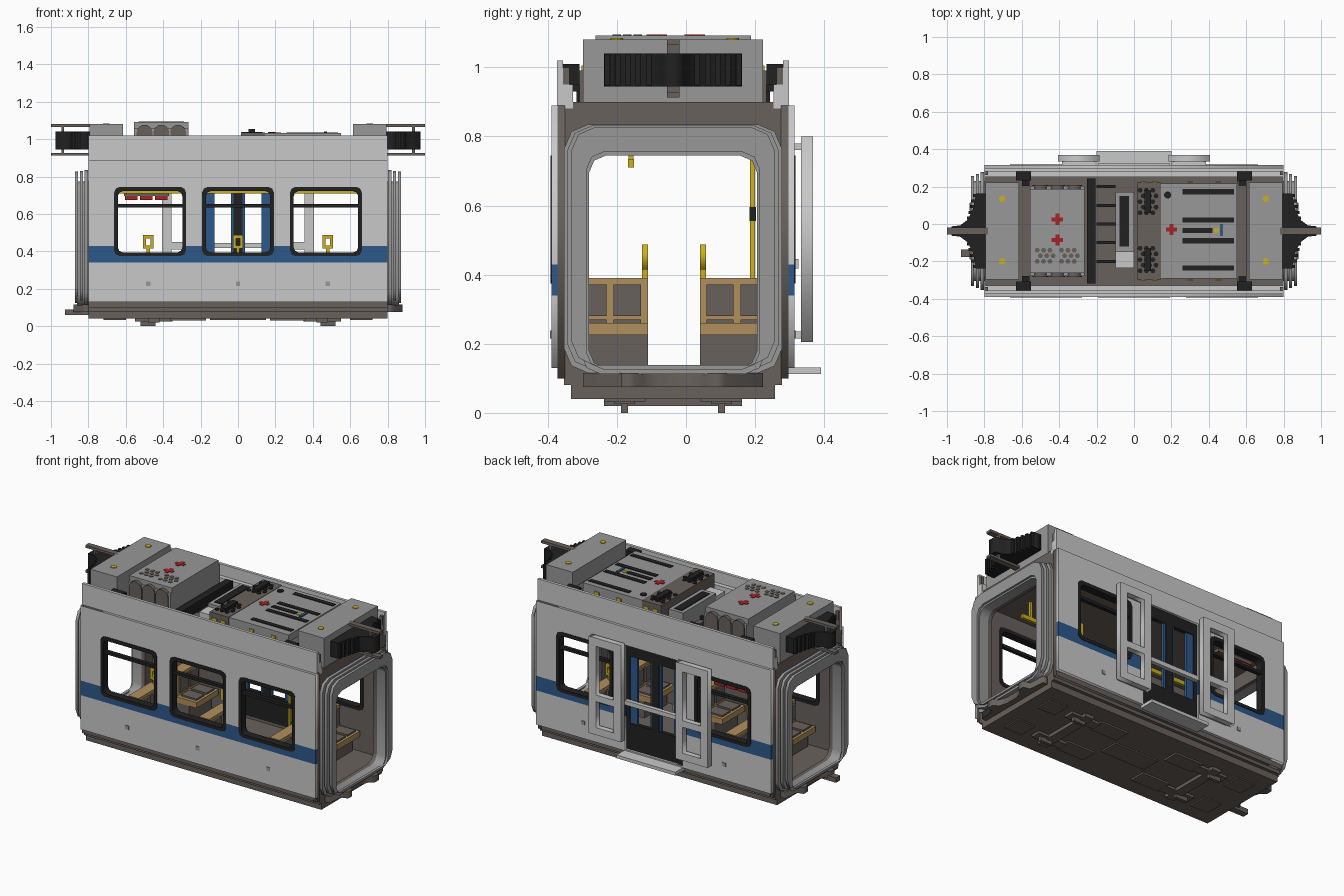
import bpy, bmesh, math

YC = -0.0375  # centre line of the car body


def mat(name, r, g, b):
    m = bpy.data.materials.new(name)
    lin = [((c / 255 + 0.055) / 1.055) ** 2.4 for c in (r, g, b)]
    m.diffuse_color = (*lin, 1)
    return m


LIGHT = mat("light_grey", 201, 201, 201)
GREY = mat("mid_grey", 152, 152, 152)
TAUPE = mat("taupe", 104, 97, 92)
BLACK = mat("black", 33, 33, 33)
BLUE = mat("blue", 45, 88, 138)
YELLOW = mat("yellow", 202, 176, 32)
TAN = mat("tan", 176, 144, 92)
RED = mat("red", 165, 35, 38)


def finish(name, bm, m):
    me = bpy.data.meshes.new(name)
    bmesh.ops.recalc_face_normals(bm, faces=bm.faces)
    bm.to_mesh(me)
    bm.free()
    me.materials.append(m)
    ob = bpy.data.objects.new(name, me)
    bpy.context.collection.objects.link(ob)
    return ob


def box(name, x0, x1, y0, y1, z0, z1, m):
    bm = bmesh.new()
    bmesh.ops.create_cube(bm, size=1)
    for v in bm.verts:
        v.co = ((x0 + x1) / 2 + v.co.x * abs(x1 - x0), (y0 + y1) / 2 + v.co.y * abs(y1 - y0),
                (z0 + z1) / 2 + v.co.z * abs(z1 - z0))
    return finish(name, bm, m)


def prism(name, loops, axis, a, b, m):
    """Extrude filled outlines (inner loops are holes) from a to b along an axis."""
    cu = bpy.data.curves.new(name, 'CURVE')
    cu.dimensions, cu.fill_mode, cu.extrude = '2D', 'BOTH', abs(b - a) / 2
    for pts in loops:
        s = cu.splines.new('POLY')
        s.points.add(len(pts) - 1)
        for p, q in zip(s.points, pts):
            p.co = (q[0], q[1], 0, 1)
        s.use_cyclic_u = True
    tmp = bpy.data.objects.new("tmp", cu)
    bpy.context.collection.objects.link(tmp)
    dg = bpy.context.evaluated_depsgraph_get()
    me = bpy.data.meshes.new_from_object(tmp.evaluated_get(dg))
    bm = bmesh.new()
    bm.from_mesh(me)
    bpy.data.objects.remove(tmp)
    bpy.data.meshes.remove(me)
    bpy.data.curves.remove(cu)
    bmesh.ops.remove_doubles(bm, verts=bm.verts, dist=1e-5)
    for v in bm.verts:
        u, w, t = v.co.x, v.co.y, v.co.z + (a + b) / 2
        v.co = {'x': (t, u, w), 'y': (u, t, w), 'z': (u, w, t)}[axis]
    return finish(name, bm, m)


def rect(u0, u1, v0, v1, c=0.0):
    """Rectangle, optionally with cut corners."""
    if not c:
        return [(u0, v0), (u1, v0), (u1, v1), (u0, v1)]
    k = c * 0.3
    return [(u0 + c, v0), (u1 - c, v0), (u1 - k, v0 + k), (u1, v0 + c), (u1, v1 - c), (u1 - k, v1 - k),
            (u1 - c, v1), (u0 + c, v1), (u0 + k, v1 - k), (u0, v1 - c), (u0, v0 + c), (u0 + k, v0 + k)]


def disc(name, x, y, z, r, m, n=8, h=0.008):
    prism(name, [[(x + r * math.cos(i * math.tau / n), y + r * math.sin(i * math.tau / n)) for i in range(n)]],
          'z', z, z + h, m)


# Side walls with windows, stripe, lining and window frames
for s, openings in ((-1, [-0.47, 0, 0.47]), (1, [-0.47, 0.47])):
    Y = lambda d: YC + s * d
    holes = [rect(x - 0.19, x + 0.19, 0.38, 0.74, 0.03) for x in openings]
    if s > 0:
        holes.append(rect(-0.195, 0.195, 0.14, 0.78))
    wall = prism("side_wall", [rect(-0.8, 0.8, 0.13, 0.89)] + holes, 'y', Y(0.352), Y(0.334), LIGHT)
    wall.data.materials.append(BLUE)
    bm = bmesh.new()
    bm.from_mesh(wall.data)
    for z in (0.34, 0.43):
        bmesh.ops.bisect_plane(bm, geom=bm.verts[:] + bm.edges[:] + bm.faces[:],
                               plane_co=(0, 0, z), plane_no=(0, 0, 1))
    for f in bm.faces:
        f.material_index = int(0.34 < f.calc_center_median().z < 0.43)
    bm.to_mesh(wall.data)
    bm.free()
    prism("wall_lining", [rect(-0.8, 0.8, 0.1, 0.89)] + holes, 'y', Y(0.334), Y(0.312), TAUPE)
    box("roof_side_rim", -0.8, 0.8, Y(0.336), Y(0.318), 0.88, 1.02, LIGHT)
    box("roof_ledge", -0.8, 0.8, Y(0.32), Y(0.29), 0.88, 0.95, LIGHT)
    for x in openings:
        prism("window_frame", [rect(x - 0.192, x + 0.192, 0.375, 0.745, 0.03),
                               rect(x - 0.172, x + 0.172, 0.395, 0.722, 0.025)], 'y', Y(0.355), Y(0.308), BLACK)
        box("window_transom", x - 0.175, x + 0.175, Y(0.348), Y(0.325), 0.635, 0.653, BLACK)
    for x in (-0.48, 0, 0.48):
        if s < 0 or x:
            box("wall_stud", x - 0.012, x + 0.012, Y(0.356), Y(0.35), 0.215, 0.238, GREY)
    # Roof corner brackets
    for e in (-1, 1):
        box("corner_bracket", e * 0.55, e * 0.63, Y(0.318), Y(0.27), 0.95, 1.01, BLACK)
        box("corner_post", e * 0.78, e * 0.8, Y(0.318), Y(0.3), 0.88, 1.0, TAUPE)
        box("corner_clip", e * 0.56, e * 0.6, Y(0.3), Y(0.24), 0.93, 0.99, BLACK)

# Door leaves, blue inner trims, open outer panels and step
prism("inner_door", [rect(-0.197, 0.197, 0.13, 0.785), rect(-0.17, -0.025, 0.3, 0.71),
                     rect(0.025, 0.17, 0.3, 0.71)], 'y', 0.275, 0.3, BLACK)
for s in (-1, 1):
    box("door_trim_outer", s * 0.125, s * 0.172, 0.278, 0.294, 0.3, 0.71, BLUE)
    box("door_trim_inner", s * 0.02, s * 0.037, 0.278, 0.294, 0.3, 0.71, BLUE)
    x0, x1 = sorted((s * 0.185, s * 0.405))
    prism("sliding_panel", [rect(x0, x1, 0.205, 0.8), rect(x0 + 0.05, x1 - 0.05, 0.25, 0.41),
                            rect(x0 + 0.05, x1 - 0.05, 0.45, 0.75)], 'y', 0.333, 0.368, LIGHT)
    for z in (0.225, 0.77):
        box("panel_runner", x0 + 0.02, x1 - 0.02, 0.31, 0.335, z - 0.01, z + 0.01, LIGHT)
    box("door_pole", s * 0.21, s * 0.225, 0.185, 0.2, 0.11, 0.84, YELLOW)
    box("pole_grip", s * 0.208, s * 0.227, 0.183, 0.202, 0.555, 0.595, BLACK)
box("door_bar", -0.19, 0.19, 0.3, 0.325, 0.418, 0.445, LIGHT)
box("door_step", -0.2, 0.2, 0.29, 0.39, 0.112, 0.132, LIGHT)

# Floor, chassis and ceiling
box("floor", -0.8, 0.8, YC - 0.315, YC + 0.315, 0.08, 0.125, TAUPE)
box("chassis", -0.8, 0.8, YC - 0.295, YC + 0.295, 0.04, 0.08, TAUPE)
box("ceiling", -0.8, 0.8, YC - 0.335, YC + 0.335, 0.83, 0.9, TAUPE)

# Underside equipment: bogies and flat covers
for s in (-1, 1):
    for y in (YC - 0.14, YC + 0.14):
        box("bogie_beam", s * 0.35, s * 0.55, y - 0.03, y + 0.03, 0.025, 0.042, TAUPE)
        box("bogie_pad", s * 0.44, s * 0.52, y - 0.01, y + 0.01, 0, 0.03, TAUPE)
        box("pipe_cover", s * 0.17, s * 0.36, y - 0.05, y + 0.05, 0.03, 0.042, TAUPE)
        box("end_cover", s * 0.6, s * 0.72, y - 0.06, y + 0.06, 0.033, 0.042, TAUPE)
    box("bogie_cross", s * 0.42, s * 0.48, YC - 0.2, YC + 0.2, 0.02, 0.042, TAUPE)
box("under_spine", -0.15, 0.15, YC - 0.06, YC + 0.06, 0.032, 0.042, TAUPE)

# Ends: end wall, gangway bellows, floor fork and roof coupler
for e in (-1, 1):
    inner = rect(YC - 0.243, YC + 0.243, 0.13, 0.745, 0.05)
    prism("end_wall", [rect(YC - 0.334, YC + 0.334, 0.1, 0.89), inner], 'x', e * 0.775, e * 0.8, TAUPE)
    prism("bellows_tube", [rect(YC - 0.268, YC + 0.268, 0.112, 0.775, 0.06), inner], 'x', e * 0.8, e * 0.86, GREY)
    for i, w in enumerate((0.315, 0.305, 0.295)):
        prism("bellows_rib", [rect(YC - w, YC + w, 0.115 + i * 0.012, 0.835 - i * 0.004, 0.07),
                              rect(YC - 0.25, YC + 0.25, 0.125, 0.755, 0.05)],
              'x', e * (0.803 + i * 0.026), e * (0.82 + i * 0.026), GREY)
    fork = [(0.79, 0.26), (0.83, 0.26), (0.84, 0.16), (0.88, 0.15), (0.88, 0.11), (0.85, 0.09), (0.835, 0.04)]
    prism("floor_fork", [[(e * x, YC + y) for x, y in fork] + [(e * x, YC - y) for x, y in fork[::-1]]],
          'z', 0.075, 0.115, TAUPE)
    horn = [(0.79, 0.2), (0.845, 0.2), (0.86, 0.12), (0.89, 0.06), (0.93, 0.03), (0.975, 0.025)]
    prism("roof_coupler", [[(e * x, YC + y) for x, y in horn] + [(e * x, YC - y) for x, y in horn[::-1]]],
          'z', 0.945, 1.04, BLACK)
    for i in range(6):
        for s in (-1, 1):
            y = YC + s * (0.04 + i * 0.03)
            x = 0.9 - i * 0.008
            box("coupler_fold", e * 0.8, e * x, y - 0.008, y + 0.008, 0.947, 1.038, BLACK)
    for z in (0.912, 1.065):
        box("coupler_arm", e * 0.78, e, YC - 0.018, YC + 0.018, z, z + 0.015, TAUPE)
    box("coupler_pin", e * 0.93, e * 0.945, YC - 0.018, YC + 0.018, 0.915, 1.07, TAUPE)
    # Roof end housing with yellow eyelets
    box("roof_end_box", e * 0.615, e * 0.795, YC - 0.26, YC + 0.26, 0.89, 1.08, GREY)
    for y in (0.135, -0.2):
        disc("roof_eyelet", e * 0.705, y, 1.076, 0.018, YELLOW)
box("draw_bar", -0.925, -0.8, YC - 0.14, YC - 0.1, 0.06, 0.09, TAUPE)

# Air conditioning unit
box("ac_unit", -0.555, -0.265, YC - 0.24, YC + 0.24, 0.89, 1.06, GREY)
box("ac_lid", -0.555, -0.265, YC - 0.225, YC + 0.225, 1.06, 1.092, GREY)
for x in (-0.5, -0.41, -0.32):
    arch = [(x + 0.042 * math.cos(i * math.pi / 8), 1.035 + 0.042 * math.sin(i * math.pi / 8)) for i in range(9)]
    for s in (-1, 1):
        prism("ac_fan_arch", [arch + [(x - 0.042, 0.96), (x + 0.042, 0.96)]], 'y',
              YC + s * 0.22, YC + s * 0.247, TAUPE)


def grille(x, y, z, m, rows, cols):
    for i in range(rows):
        for j in range(cols):
            disc("grille_hole", x + (j - (cols - 1) / 2 + (i % 2) * 0.5 - 0.25) * 0.034,
                 y + (i - (rows - 1) / 2) * 0.03, z, 0.014, m, 6, 0.006)


for x in (-0.475, -0.345):
    grille(x, -0.17, 1.089, TAUPE, 3, 3)
for x, y, z in ((-0.41, 0.025, 1.092), (-0.41, -0.085, 1.092), (0.2, -0.03, 1.033)):
    box("valve_wheel", x - 0.03, x + 0.03, y - 0.011, y + 0.011, z - 0.005, z + 0.003, RED)
    box("valve_wheel", x - 0.011, x + 0.011, y - 0.03, y + 0.03, z - 0.005, z + 0.003, RED)

# Middle roof equipment
box("roof_duct_bar", -0.25, -0.205, YC - 0.28, YC + 0.28, 0.89, 0.96, BLACK)
box("roof_locker", -0.1, 0.0, -0.15, 0.17, 0.89, 1.0, GREY)
box("locker_slot", -0.077, -0.027, -0.12, 0.15, 0.99, 1.005, BLACK)
box("roof_small_box", -0.1, 0.0, -0.235, -0.15, 0.89, 0.98, LIGHT)
for y in (0.2, 0.1, 0.0, -0.1, -0.2):
    box("roof_cable", -0.2, -0.1, y - 0.008, y + 0.008, 0.89, 0.92, BLACK)
box("vent_panel", 0.015, 0.145, YC - 0.26, YC + 0.26, 0.89, 1.035, TAUPE)
for y in (0.12, -0.19):
    box("vent_cap", 0.055, 0.09, y - 0.06, y + 0.06, 1.03, 1.055, BLACK)
    grille(0.075, y, 1.033, BLACK, 5, 3)
for y in (YC - 0.262, YC + 0.262):
    for x in (0.05, 0.11, 0.3, 0.45):
        box("roof_marker", x - 0.015, x + 0.015, y - 0.003, y + 0.003, 0.985, 1.005, YELLOW)

# Slotted roof box
box("slotted_box", 0.145, 0.55, YC - 0.255, YC + 0.255, 0.89, 1.033, GREY)
box("slotted_box_edge", 0.55, 0.605, YC - 0.27, YC + 0.27, 0.89, 0.99, TAUPE)
for y, x1 in ((0.172, 0.535), (0.022, 0.535), (-0.035, 0.42), (-0.09, 0.535), (-0.235, 0.535)):
    box("roof_slot", 0.26, x1, y - 0.014, y + 0.014, 1.028, 1.037, BLACK)
box("blue_lever", 0.46, 0.475, -0.065, 0.0, 1.028, 1.04, BLUE)
disc("yellow_cap", 0.44, -0.035, 1.029, 0.015, YELLOW)
disc("roof_port", 0.18, 0.155, 1.03, 0.02, BLACK)

# Back to back seats with grab rings
for x, y0, y1, s in [(-0.48, -0.33, -0.11, 1), (0, -0.33, -0.11, 1), (0.48, -0.33, -0.11, 1),
                     (-0.48, 0.04, 0.255, -1), (0.48, 0.04, 0.255, -1)]:
    box("seat_base", x - 0.12, x + 0.12, y0, y1, 0.12, 0.225, TAUPE)
    box("seat_cushion", x - 0.17, x + 0.17, y0, y1, 0.225, 0.26, TAN)
    box("seat_back", x - 0.035, x + 0.035, y0, y1, 0.26, 0.39, TAN)
    for e in (-1, 1):
        for a, b in ((y0 + 0.02, (y0 + y1) / 2 - 0.01), ((y0 + y1) / 2 + 0.01, y1 - 0.02)):
            box("back_pad", x + e * 0.03, x + e * 0.048, a, b, 0.28, 0.372, TAUPE)
            box("seat_pad", x + e * 0.05, x + e * 0.155, a, b, 0.255, 0.27, TAUPE)
    y = y1 - 0.018 if s > 0 else y0
    prism("grab_ring", [rect(x - 0.028, x + 0.028, 0.415, 0.487), rect(x - 0.012, x + 0.012, 0.432, 0.468)],
          'y', y, y + 0.018, YELLOW)
    box("ring_stem", x - 0.009, x + 0.009, y, y + 0.018, 0.385, 0.416, YELLOW)

# Overhead handrail and emergency rack
box("handrail", -0.66, 0.66, -0.168, -0.15, 0.71, 0.735, YELLOW)
for x in (-0.6, -0.24, 0.24, 0.6):
    box("rail_hanger", x - 0.008, x + 0.008, -0.166, -0.152, 0.73, 0.84, YELLOW)
box("emergency_rack", -0.61, -0.37, 0.225, 0.272, 0.695, 0.715, TAUPE)
for x in (-0.57, -0.49, -0.41):
    box("red_bottle", x - 0.034, x + 0.034, 0.23, 0.265, 0.675, 0.7, RED)
